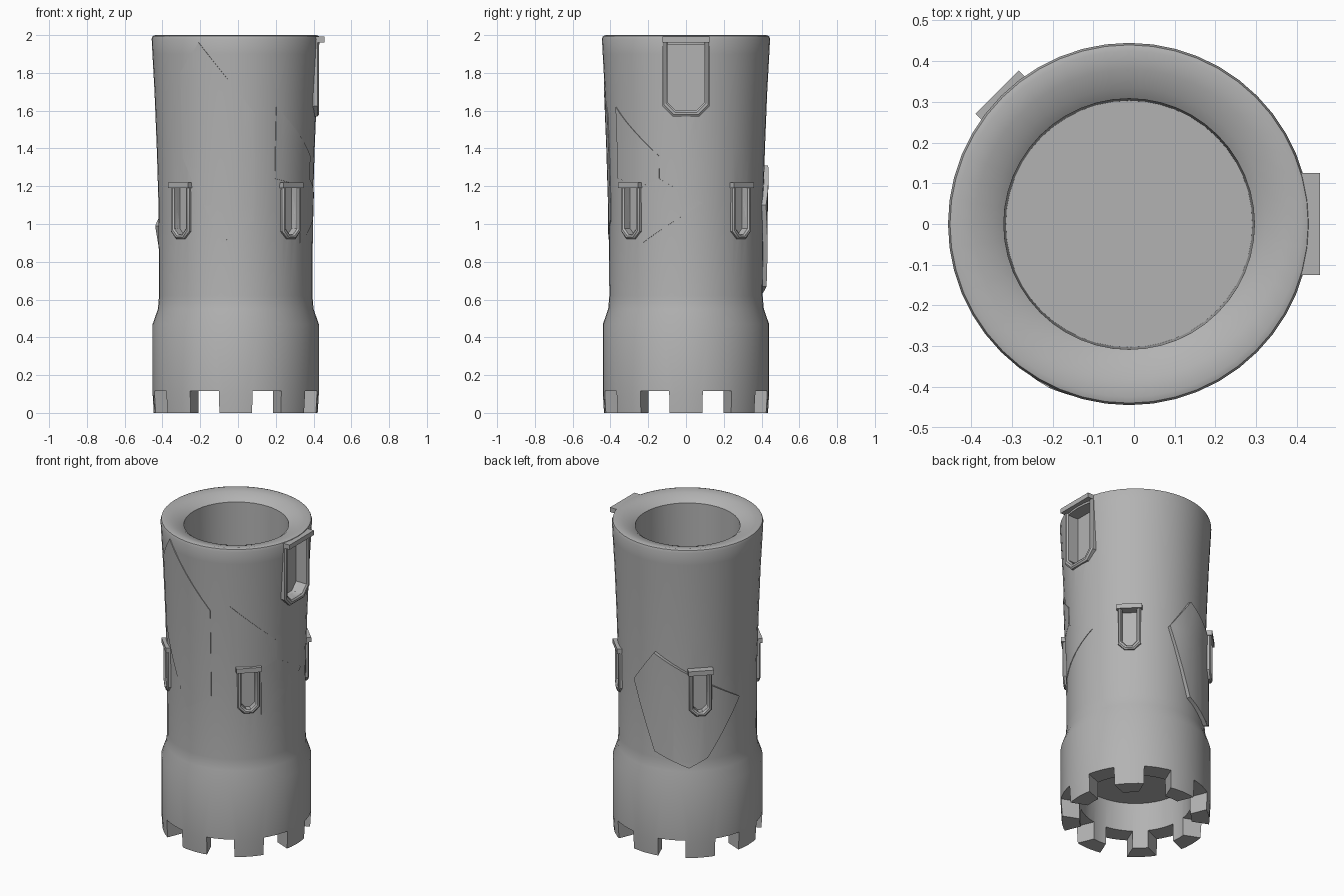
import bpy, bmesh, math
from mathutils import Vector, Matrix

if "Cube" in bpy.data.objects:
    bpy.data.objects.remove(bpy.data.objects["Cube"])

stone = bpy.data.materials.new("grey_stone")
stone.use_nodes = True
GREY = (0.45, 0.45, 0.45, 1)
stone.diffuse_color = GREY
stone.node_tree.nodes["Principled BSDF"].inputs["Base Color"].default_value = GREY

CENTRE = Vector((-0.012, 0, 0))
WALL = [(0.44, 0.1), (0.44, 0.47), (0.412, 0.55), (0.406, 0.62), (0.409, 1.1),
        (0.418, 1.4), (0.43, 1.7), (0.441, 1.9), (0.445, 1.98)]


def make(name, bm):
    bmesh.ops.recalc_face_normals(bm, faces=bm.faces)
    mesh = bpy.data.meshes.new(name)
    bm.to_mesh(mesh)
    bm.free()
    mesh.materials.append(stone)
    ob = bpy.data.objects.new(name, mesh)
    bpy.context.collection.objects.link(ob)
    return ob


def smooth(ob, angle=35):
    bpy.ops.object.select_all(action='DESELECT')
    ob.select_set(True)
    bpy.context.view_layer.objects.active = ob
    bpy.ops.object.shade_smooth_by_angle(angle=math.radians(angle))


def wall_radius(z):
    for (r0, z0), (r1, z1) in zip(WALL, WALL[1:]):
        if z0 <= z <= z1:
            return r0 + (r1 - r0) * (z - z0) / (z1 - z0)
    return WALL[-1][0]


def lathe(name, profile, steps=48):
    bm = bmesh.new()
    verts = [bm.verts.new((r, 0, z)) for r, z in profile]
    edges = [bm.edges.new(p) for p in zip(verts, verts[1:])]
    bmesh.ops.spin(bm, geom=verts + edges, cent=(0, 0, 0), axis=(0, 0, 1),
                   angle=math.tau, steps=steps)
    bmesh.ops.remove_doubles(bm, verts=bm.verts, dist=0.0005)
    bmesh.ops.translate(bm, verts=bm.verts, vec=CENTRE)
    return make(name, bm)


def box(name, size, place):
    bm = bmesh.new()
    bmesh.ops.create_cube(bm, size=1, matrix=place @ Matrix.Diagonal((*size, 1)))
    return make(name, bm)


def opening(w, z0, z1, cut):
    # Upside-down arch outline with chamfered lower corners
    return [(-w, z1), (-w, z0 + cut), (-w + cut, z0), (w - cut, z0), (w, z0 + cut), (w, z1)]


def prism(name, outline, x0, x1, place):
    bm = bmesh.new()
    face = bm.faces.new([bm.verts.new((x0, y, z)) for y, z in outline])
    ext = bmesh.ops.extrude_face_region(bm, geom=[face])
    bmesh.ops.translate(bm, vec=(x1 - x0, 0, 0),
                        verts=[v for v in ext["geom"] if isinstance(v, bmesh.types.BMVert)])
    bm.transform(place)
    return make(name, bm)


def frame(name, outer, inner, x0, x1, place):
    # U-shaped moulding with a narrower front edge
    bm = bmesh.new()
    rows = [[bm.verts.new((x, y + (b[0] - y) * t, z + (b[1] - z) * t))
             for (y, z), b in zip(outer, inner)]
            for x, t in ((x0, 0), (x1 - 0.008, 0), (x1, 0.3), (x1, 0.7), (x1 - 0.008, 1), (x0, 1))]
    for a, b in zip(rows, rows[1:] + rows[:1]):
        for i in range(len(outer) - 1):
            bm.faces.new((a[i], a[i + 1], b[i + 1], b[i]))
    for i in (0, -1):
        bm.faces.new([row[i] for row in rows])
    bm.transform(place)
    return make(name, bm)


def turn(degrees, out=0):
    return (Matrix.Translation(CENTRE) @ Matrix.Rotation(math.radians(degrees), 4, 'Z')
            @ Matrix.Translation((out, 0, 0)))


def plate(name, outline, lift):
    # Raised slab following the wall; outline is azimuth in degrees and height
    bm = bmesh.new()
    bm.faces.new([bm.verts.new((a / 100, 0, z)) for a, z in outline])
    cuts = [((k / 100, 0, 0), (1, 0, 0)) for k in range(-138, 180, 6)]
    cuts += [((0, 0, z), (0, 0, 1)) for r, z in WALL]
    for co, no in cuts:
        bmesh.ops.bisect_plane(bm, geom=bm.verts[:] + bm.edges[:] + bm.faces[:],
                               plane_co=co, plane_no=no)
    ext = bmesh.ops.extrude_face_region(bm, geom=bm.faces[:])
    for v in ext["geom"]:
        if isinstance(v, bmesh.types.BMVert):
            v.co.y = 1
    for v in bm.verts:
        a, z = math.radians(v.co.x * 100), v.co.z
        r = wall_radius(z) + (lift if v.co.y > 0.5 else -0.015)
        v.co = CENTRE + Vector((r * math.cos(a), r * math.sin(a), z))
    ob = make(name, bm)
    smooth(ob)
    return ob


def carve(ob, cutters):
    for c in cutters:
        c.hide_render = True
        mod = ob.modifiers.new("cut", 'BOOLEAN')
        mod.operation, mod.object, mod.solver = 'DIFFERENCE', c, 'EXACT'
    deps = bpy.context.evaluated_depsgraph_get()
    ob.data = bpy.data.meshes.new_from_object(ob.evaluated_get(deps))
    ob.modifiers.clear()
    smooth(ob, 45)


# Tower: hollow foot, flared collar, tapered wall and sunken well in the top
tower = lathe("tower_wall", [(0, 0.3), (0.325, 0.3), (0.33, 0.0), (0.434, 0.0)] + WALL +
              [(0.44, 1.995), (0.425, 2.0), (0.38, 1.99), (0.335, 1.975), (0.308, 1.955),
               (0.303, 1.6), (0, 1.6)])

cutters = []
# Notches between the eight battlements
for k in range(4):
    place = turn(22.5 + 45 * k) @ Matrix.Translation((0, 0, 0.03))
    cutters.append(box("notch_cutter", (1.2, 0.165, 0.17), place))

# Four small windows and one doorway: niche, moulding and lintel
for i, az in enumerate((45, 135, 225, 315)):
    place = turn(az, 0.025 if az == 135 else 0)
    cutters.append(prism("window_cutter", opening(0.043, 0.945, 1.19, 0.03), 0.375, 0.5, place))
    smooth(frame(f"window_frame_{i + 1}", opening(0.068, 0.92, 1.19, 0.04),
                 opening(0.043, 0.945, 1.19, 0.03), 0.375, 0.424, place))
    box(f"window_lintel_{i + 1}", (0.045, 0.15, 0.03),
        place @ Matrix.Translation((0.411, 0, 1.205)))
door = turn(0)
cutters.append(prism("door_cutter", opening(0.098, 1.6, 1.95, 0.045), 0.36, 0.6, door))
smooth(frame("door_frame", opening(0.125, 1.57, 1.97, 0.055),
             opening(0.098, 1.6, 1.97, 0.045), 0.38, 0.441, door))
box("door_lintel", (0.08, 0.25, 0.03), door @ Matrix.Translation((0.429, 0, 1.977)))

# Large slab on the back, standing proud of the wall
slab = plate("back_slab", [(78, 1.1), (98, 1.31), (170, 0.99), (141, 0.64),
                           (126, 0.58), (98, 0.67)], 0.024)
carve(tower, cutters)
carve(slab, [c for c in cutters if c.name.startswith("window")])
for c in cutters:
    bpy.data.objects.remove(c)

# Weathered stone slabs
plate("front_slab", [(-132, 1.8), (-116, 1.96), (-76, 1.58), (-76, 1.02), (-100, 0.9), (-132, 1.35)], 0.004)
plate("right_slab", [(-60, 1.62), (-20, 1.36), (-20, 1.24), (-34, 1.2), (-60, 1.24)], 0.004)
plate("lower_right_slab", [(-34, 0.9), (12, 1.11), (-20, 1.24), (-34, 1.2)], 0.003)
